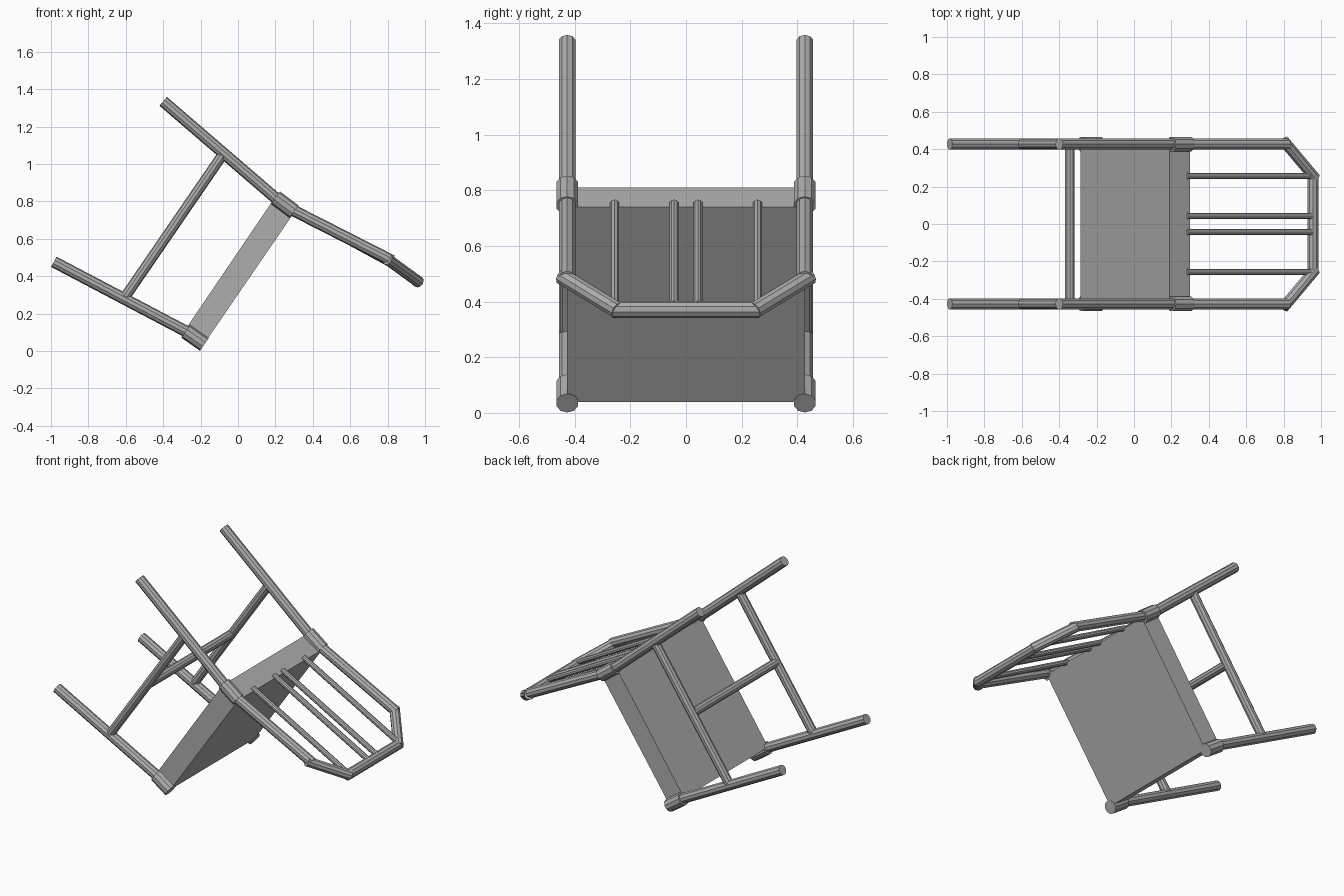
import bpy
import bmesh
import math
from mathutils import Vector

cube = bpy.data.objects.get("Cube")
if cube:
    bpy.data.objects.remove(cube, do_unlink=True)

# Single plain grey finish
grey = bpy.data.materials.new("plain grey")
grey.use_nodes = True
colour = (0.42, 0.42, 0.42, 1.0)
grey.diffuse_color = colour
grey.node_tree.nodes["Principled BSDF"].inputs["Base Color"].default_value = colour


def add_object(name, bm):
    bmesh.ops.recalc_face_normals(bm, faces=bm.faces)
    mesh = bpy.data.meshes.new(name)
    bm.to_mesh(mesh)
    bm.free()
    mesh.materials.append(grey)
    obj = bpy.data.objects.new(name, mesh)
    bpy.context.collection.objects.link(obj)
    return obj


def rod(name, start, end, radius, sides=10):
    """Faceted cylinder between two points."""
    a, b = Vector(start), Vector(end)
    bm = bmesh.new()
    bmesh.ops.create_cone(bm, cap_ends=True, segments=sides, radius1=radius,
                          radius2=radius, depth=(b - a).length)
    turn = (b - a).to_track_quat('Z', 'Y').to_matrix().to_4x4()
    turn.translation = (a + b) / 2
    bm.transform(turn)
    return add_object(name, bm)


SIDE = 0.427   # distance of the legs from the centre plane
LEG = 0.031

# Thick seat slab, tipped forward with the whole chair
profile = [(0.19, 0.81), (0.30, 0.74), (-0.18, 0.04), (-0.285, 0.11)]
bm = bmesh.new()
face = bm.faces.new([bm.verts.new((x, -SIDE, z)) for x, z in profile])
side = bmesh.ops.extrude_face_region(bm, geom=[face])
moved = [v for v in side["geom"] if isinstance(v, bmesh.types.BMVert)]
bmesh.ops.translate(bm, verts=moved, vec=(0, 2 * SIDE, 0))
add_object("seat", bm)

# Parts that repeat on both sides
for label, s in (("a", -1), ("b", 1)):
    y = s * SIDE
    rod(f"back_leg_{label}", (-0.40, y, 1.335), (0.23, y, 0.793), LEG)
    rod(f"front_leg_{label}", (-0.985, y, 0.477), (-0.24, y, 0.085), LEG)
    rod(f"back_collar_{label}", (0.20, y, 0.82), (0.30, y, 0.745), 0.041)
    rod(f"front_collar_{label}", (-0.28, y, 0.105), (-0.18, y, 0.035), 0.041)
    rod(f"back_post_{label}", (0.25, y, 0.775), (0.825, y, 0.482), LEG)
    rod(f"back_corner_{label}", (0.80, s * 0.445, 0.49), (0.968, s * 0.245, 0.368), LEG)
    rod(f"side_stretcher_{label}", (-0.075, y, 1.06), (-0.61, y, 0.28), 0.028)
    # Back slats
    for kind, offset in (("outer", 0.257), ("inner", 0.043)):
        rod(f"{kind}_slat_{label}", (0.285, s * offset, 0.752),
            (0.955, s * offset, 0.388), 0.017)

# Rails joining the two sides
rod("top_rail", (0.957, -0.265, 0.372), (0.957, 0.265, 0.372), LEG)
rod("cross_stretcher", (-0.343, -SIDE, 0.67), (-0.343, SIDE, 0.67), 0.027)
